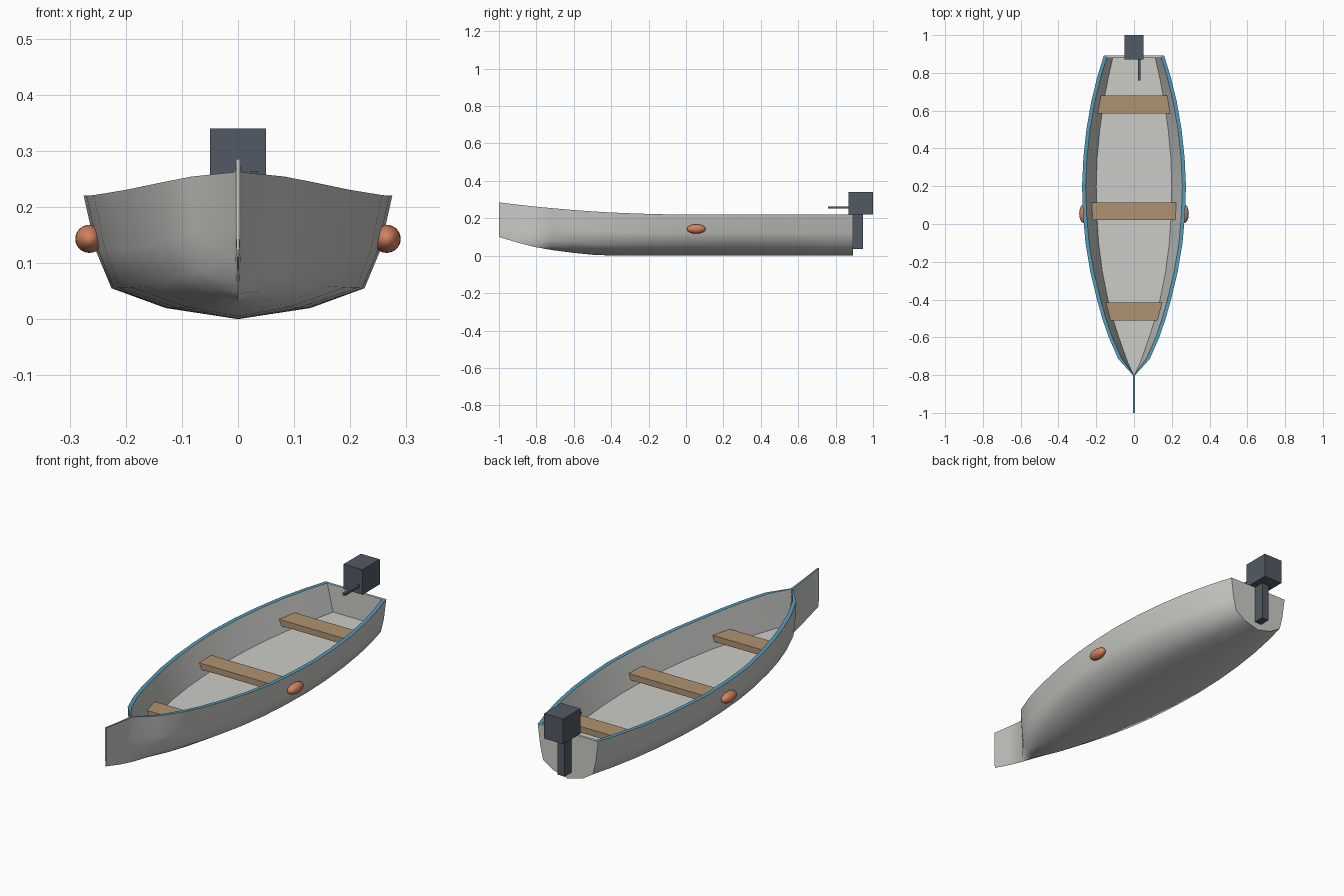
import bpy, bmesh, math

if "Cube" in bpy.data.objects:
    bpy.data.objects.remove(bpy.data.objects["Cube"])


def mat(name, c):
    m = bpy.data.materials.new(name)
    m.diffuse_color = (*c, 1)
    m.use_nodes = True
    m.node_tree.nodes["Principled BSDF"].inputs["Base Color"].default_value = m.diffuse_color
    return m


GREY = mat("hull grey", (0.60, 0.60, 0.57))
BLUE = mat("rim blue", (0.09, 0.33, 0.50))
WOOD = mat("seat wood", (0.43, 0.29, 0.165))
DARK = mat("motor slate", (0.085, 0.102, 0.13))
ORANGE = mat("fender orange", (0.66, 0.22, 0.115))


def finish(name, bm, mats, smooth=None):
    bmesh.ops.remove_doubles(bm, verts=bm.verts, dist=1e-5)
    bmesh.ops.recalc_face_normals(bm, faces=bm.faces)
    me = bpy.data.meshes.new(name)
    bm.to_mesh(me)
    bm.free()
    for m in mats:
        me.materials.append(m)
    if smooth:
        me.shade_smooth()
        me.set_sharp_from_angle(angle=math.radians(smooth))
    ob = bpy.data.objects.new(name, me)
    bpy.context.collection.objects.link(ob)
    return ob


def prism(name, outline, axis, a, b, m):
    """Extrude a 2D outline between a and b along y or z."""
    bm = bmesh.new()
    put = (lambda p, t: (p[0], t, p[1])) if axis == 'y' else (lambda p, t: (p[0], p[1], t))
    lo = [bm.verts.new(put(p, a)) for p in outline]
    hi = [bm.verts.new(put(p, b)) for p in outline]
    bm.faces.new(lo)
    bm.faces.new(hi)
    n = len(outline)
    for i in range(n):
        bm.faces.new((lo[i], lo[(i + 1) % n], hi[(i + 1) % n], hi[i]))
    return finish(name, bm, [m])


def box(name, x0, x1, y0, y1, z0, z1, m):
    return prism(name, [(x0, y0), (x1, y0), (x1, y1), (x0, y1)], 'z', z0, z1, m)


# Hull stations: y, rim half width, keel z, rim z, floor half width
STATIONS = [
    (-1.0, .004, .100, .285, 0), (-.9, .004, .070, .273, 0),
    (-.8, .006, .045, .262, 0), (-.715, .083, .030, .254, .040),
    (-.6, .134, .015, .244, .080), (-.5, .168, .005, .237, .112),
    (-.4, .196, .001, .231, .138), (-.25, .232, 0, .225, .168),
    (-.1, .257, 0, .221, .187), (.05, .270, 0, .220, .197),
    (.2, .275, 0, .220, .200), (.35, .268, 0, .220, .195),
    (.5, .252, 0, .220, .181), (.65, .226, 0, .220, .160),
    (.78, .194, 0, .220, .135), (.89, .160, 0, .220, .110)]
PROFILE = [(0, 0), (.47, .09), (.82, .25), (.92, .55), (1, 1)]
FLOOR_Z = 0.09


def section(w, k, s):
    return [(w * u, k + (s - k) * v) for u, v in PROFILE]


# Hull shell: outside, blue rim, inner wall and floor, both sides
bm = bmesh.new()
for side in (1, -1):
    prev = None
    for y, w, k, s, f in STATIONS:
        pts = section(w, k, s)
        pts += [(max(w - .019, 0), s), (f, FLOOR_Z), (0, FLOOR_Z)]
        row = [bm.verts.new((side * x, y, z)) for x, z in pts]
        if prev:
            for i in range(len(row) - 1):
                if i > 4 and y < -.79:
                    continue  # the bow fin has no inside
                face = bm.faces.new((prev[i], prev[i + 1], row[i + 1], row[i]))
                face.material_index = 1 if i == 4 else 0
        else:
            bm.faces.new(row[:6])  # front edge of the fin
        prev = row
bmesh.ops.dissolve_degenerate(bm, dist=1e-5, edges=bm.edges)
finish("hull", bm, [GREY, BLUE], 60)

# Transom plate
half = section(.16, 0, .22)
prism("transom", half + [(-x, z) for x, z in reversed(half[1:])], 'y', .88, .892, GREY)

# Seats, tapered to follow the walls
for name, y0, y1, w0, w1 in (("front_seat", -.51, -.415, .13, .16),
                             ("middle_seat", .02, .115, .223, .226),
                             ("back_seat", .585, .68, .2, .19)):
    prism(name, [(-w0, y0), (w0, y0), (w1, y1), (-w1, y1)], 'z', .118, .147, WOOD)

# Outboard motor
box("motor_head", -.05, .05, .87, 1.0, .22, .34, DARK)
box("motor_leg", -.019, .019, .89, .945, .035, .225, DARK)
box("motor_tiller", .021, .035, .76, .875, .252, .264, DARK)

# Side fenders
for name, side in (("right_fender", 1), ("left_fender", -1)):
    bm = bmesh.new()
    bmesh.ops.create_uvsphere(bm, u_segments=24, v_segments=14, radius=1)
    bmesh.ops.scale(bm, vec=(.025, .05, .025), verts=bm.verts)
    bmesh.ops.translate(bm, vec=(side * .265, .055, .143), verts=bm.verts)
    finish(name, bm, [ORANGE], 60)
